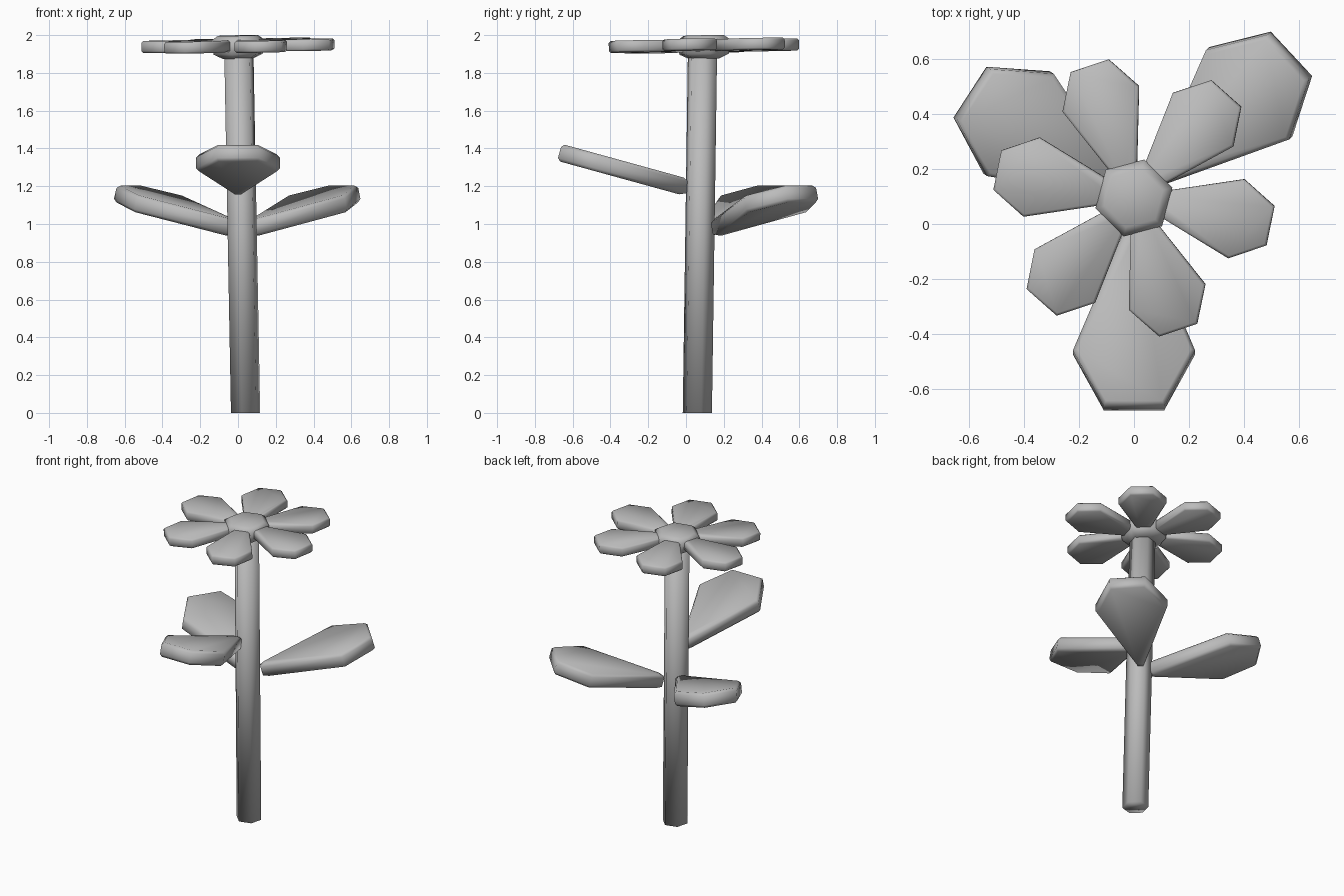
import bpy, bmesh, math
from mathutils import Matrix, Vector

cube = bpy.data.objects.get("Cube")
if cube:
    bpy.data.objects.remove(cube)

GREY = (0.5, 0.5, 0.5, 1)
mat = bpy.data.materials.new("light_grey")
mat.use_nodes = True
mat.diffuse_color = GREY
mat.node_tree.nodes["Principled BSDF"].inputs["Base Color"].default_value = GREY


def loft(name, rings, matrix=Matrix()):
    """Skin a stack of equal-sized rings, cap both ends, shade smooth."""
    bm = bmesh.new()
    loops = [[bm.verts.new(p) for p in ring] for ring in rings]
    n = len(loops[0])
    for a, b in zip(loops, loops[1:]):
        for i in range(n):
            j = (i + 1) % n
            bm.faces.new((a[i], a[j], b[j], b[i]))
    bm.faces.new(loops[0][::-1])
    bm.faces.new(loops[-1])
    bmesh.ops.recalc_face_normals(bm, faces=bm.faces)
    for f in bm.faces:
        f.smooth = True
    mesh = bpy.data.meshes.new(name)
    bm.to_mesh(mesh)
    bm.free()
    mesh.materials.append(mat)
    obj = bpy.data.objects.new(name, mesh)
    obj.matrix_world = matrix
    bpy.context.collection.objects.link(obj)
    return obj


def hexagon(x, y, z, r):
    return [Vector((x + r * math.cos(a), y + r * math.sin(a), z))
            for a in (math.radians(15 + 60 * k) for k in range(6))]


def blade(name, half, thickness, bevel, matrix):
    """Six-sided petal or leaf pointing along +x, with softened rims.
    half lists (distance, half width) from the root to the tip."""
    outline = [(u, -w) for u, w in half] + [(u, w) for u, w in half[::-1]]
    mid = half[1][0]
    shrink = 1 - bevel / half[1][1]
    h = thickness / 2
    rings = []
    for z, s in ((-h, shrink), (bevel - h, 1), (h - bevel, 1), (h, shrink)):
        rings.append([Vector((mid + (u - mid) * s, v * s, z)) for u, v in outline])
    loft(name, rings, matrix)


# Leaning stem
loft("stem", [hexagon(0.04, 0.06, 0, 0.08), hexagon(0.005, 0.087, 1.89, 0.08)])

# Flower head, tipped slightly
tilt = Matrix.Translation((0, 0.095, 1.944)) @ Matrix.Rotation(
    -0.016, 4, "Y") @ Matrix.Rotation(0.016, 4, "X")
loft("flower_centre", [hexagon(0, 0, z, r) for z, r in
     ((-0.07, 0.08), (-0.045, 0.135), (0.03, 0.145), (0.054, 0.11))], tilt)

# Six petals
PETAL = [(0.03, 0.02), (0.38, 0.147), (0.507, 0.073)]
for k in range(6):
    blade(f"petal_{k + 1}", PETAL, 0.062, 0.01,
          tilt @ Matrix.Rotation(math.radians(48.5 + 60 * k), 4, "Z"))

# Three rising leaves: name, root position, heading
LEAF = [(0, 0.018), (0.495, 0.222), (0.705, 0.11)]
for name, root, heading in (("front_leaf", (0, 0.01, 1.192), -90),
                            ("back_left_leaf", (0.07, 0.15, 0.975), 43),
                            ("back_right_leaf", (-0.02, 0.105, 0.975), 147)):
    blade(name, LEAF, 0.092, 0.016, Matrix.Translation(root)
          @ Matrix.Rotation(math.radians(heading), 4, "Z")
          @ Matrix.Rotation(math.radians(-15.4), 4, "Y"))
